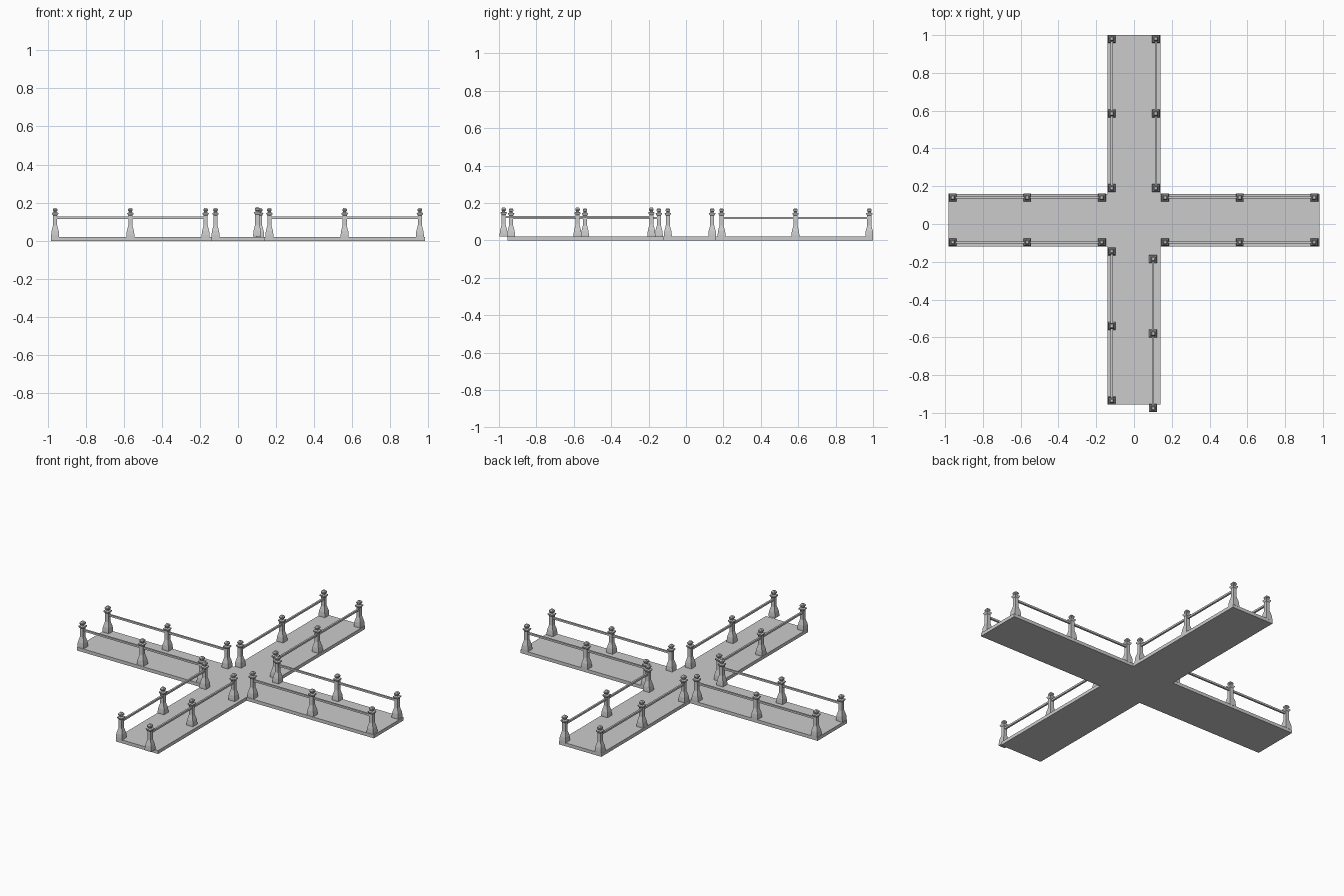
import bpy, bmesh, math

if "Cube" in bpy.data.objects:
    bpy.data.objects.remove(bpy.data.objects["Cube"])


def make_object(name, bm):
    bmesh.ops.recalc_face_normals(bm, faces=bm.faces)
    mesh = bpy.data.meshes.new(name)
    bm.to_mesh(mesh)
    bm.free()
    ob = bpy.data.objects.new(name, mesh)
    bpy.context.collection.objects.link(ob)
    return ob


# Cross-shaped walkway deck
X, W = 0.983, 0.14          # arm reach and half width of the long lane
S, N = -0.12, 0.16          # edges of the side-to-side lane
outline = [(-W, -0.955), (W, -0.955), (W, S), (X, S), (X, N), (W, N),
           (W, 1.0), (-W, 1.0), (-W, N), (-X, N), (-X, S), (-W, S)]
bm = bmesh.new()
base = bm.faces.new([bm.verts.new((x, y, 0)) for x, y in outline])
top = bmesh.ops.extrude_face_region(bm, geom=[base], use_keep_orig=True)
bmesh.ops.translate(bm, vec=(0, 0, 0.02),
                    verts=[g for g in top["geom"] if isinstance(g, bmesh.types.BMVert)])
make_object("walkway_deck", bm)

# Square-section baluster: (half width, height) from foot to finial
PROFILE = [(0.021, 0.018), (0.021, 0.030), (0.019, 0.050), (0.011, 0.080),
           (0.011, 0.133), (0.016, 0.140), (0.017, 0.146), (0.008, 0.149),
           (0.008, 0.153), (0.012, 0.158), (0.012, 0.165), (0.007, 0.172)]


def add_post(bm, x, y, lift):
    rings = []
    for r, z in PROFILE:
        rings.append([bm.verts.new((x + r * sx, y + r * sy, z + lift))
                      for sx, sy in ((-1, -1), (1, -1), (1, 1), (-1, 1))])
    for a, b in zip(rings, rings[1:]):
        for i in range(4):
            j = (i + 1) % 4
            bm.faces.new((a[i], a[j], b[j], b[i]))
    bm.faces.new(rings[0][::-1])
    bm.faces.new(rings[-1])


def railing(name, x, y, along_x, lift=0.0):
    """Three posts centred on (x, y), joined by one handrail."""
    step = 0.395
    bm = bmesh.new()
    for k in (-1, 0, 1):
        add_post(bm, x + k * step * along_x, y + k * step * (not along_x), lift)
    make_object(name + "_posts", bm)
    bm = bmesh.new()
    bmesh.ops.create_cube(bm, size=1)
    size = (2 * step, 0.011, 0.011) if along_x else (0.011, 2 * step, 0.011)
    bmesh.ops.scale(bm, vec=size, verts=bm.verts)
    bmesh.ops.translate(bm, vec=(x, y, 0.121 + lift), verts=bm.verts)
    make_object(name + "_handrail", bm)


# Railings along both sides of all four arms
for side, x in (("left", -0.565), ("right", 0.56)):
    railing(side + "_arm_back", x, 0.14, True)
    railing(side + "_arm_front", x, -0.097, True)
railing("back_arm_left", -0.118, 0.585, False)
railing("back_arm_right", 0.116, 0.585, False)
railing("front_arm_left", -0.118, -0.54, False)
railing("front_arm_right", 0.101, -0.58, False, 0.004)
